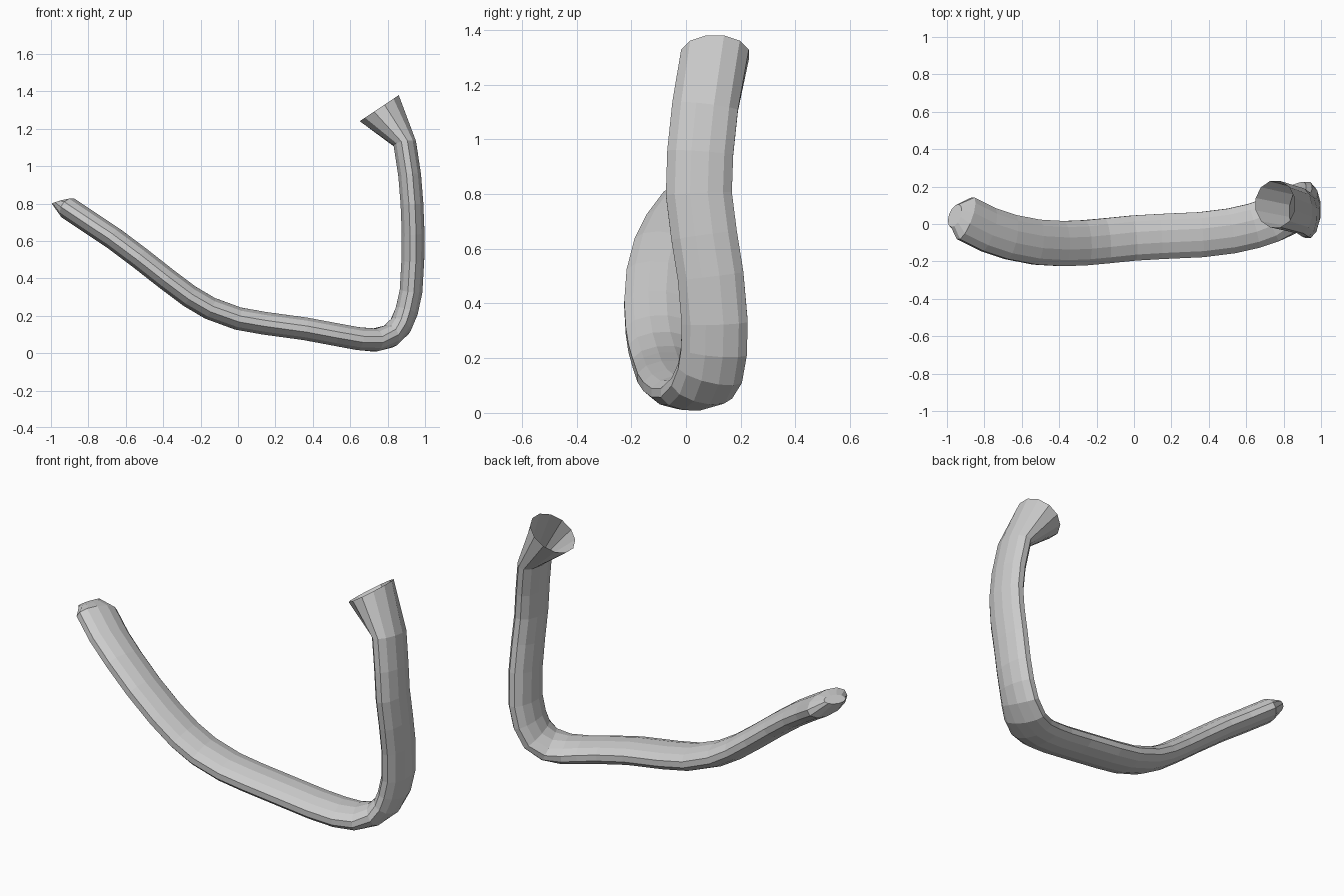
import bpy, bmesh, math
from mathutils import Vector

if "Cube" in bpy.data.objects:
    bpy.data.objects.remove(bpy.data.objects["Cube"])

SIDES = 12
HALF_WIDTH, HALF_THICK = 0.125, 0.063

# Centre line from the tapered left end to the neck below the flared end
path = [Vector(p) for p in [
    (-0.90, 0.03, 0.77), (-0.78, -0.03, 0.69), (-0.66, -0.07, 0.61),
    (-0.52, -0.097, 0.505), (-0.38, -0.105, 0.395), (-0.26, -0.10, 0.305),
    (-0.15, -0.09, 0.24), (0.0, -0.075, 0.185), (0.14, -0.067, 0.16),
    (0.36, -0.057, 0.13), (0.52, -0.037, 0.10), (0.64, -0.01, 0.078),
    (0.73, 0.02, 0.070), (0.81, 0.058, 0.09), (0.868, 0.088, 0.145),
    (0.902, 0.102, 0.225), (0.925, 0.105, 0.33), (0.935, 0.09, 0.50),
    (0.936, 0.066, 0.65), (0.930, 0.047, 0.80), (0.918, 0.052, 0.95),
    (0.892, 0.07, 1.12)]]

bm = bmesh.new()


def ring(center, u, v):
    angles = [2 * math.pi * (i + 0.5) / SIDES for i in range(SIDES)]
    return [bm.verts.new(center + u * math.cos(a) + v * math.sin(a)) for a in angles]


# Tapered tip
rings = [ring(Vector((-0.958, 0.045, 0.81)), Vector((0.012, 0.06, 0.0)),
              Vector((0.035, 0.01, 0.012)))]
tip = rings[0]

# Flattened tube
for i, p in enumerate(path):
    before = path[max(i - 1, 0)]
    after = path[i + 1] if i + 1 < len(path) else p + Vector((-0.03, 0.02, 0.15))
    t = ((after - p).normalized() + ((p - before).normalized() if i else Vector()))
    t.normalize()
    y = Vector((0, 1, 0))
    w = (y - t * y.dot(t)).normalized()
    rings.append(ring(p, w * HALF_WIDTH, t.cross(w) * HALF_THICK))

# Open round flare
rings.append(ring(Vector((0.755, 0.106, 1.31)), Vector((0, 0.128, 0)),
                  Vector((-0.108, 0, -0.072))))

for a, b in zip(rings, rings[1:]):
    for i in range(SIDES):
        j = (i + 1) % SIDES
        bm.faces.new((a[i], a[j], b[j], b[i]))
bm.faces.new(tip[::-1])
bmesh.ops.recalc_face_normals(bm, faces=bm.faces)

mesh = bpy.data.meshes.new("bent_tube")
bm.to_mesh(mesh)
bm.free()
bpy.context.collection.objects.link(bpy.data.objects.new("bent_tube", mesh))
